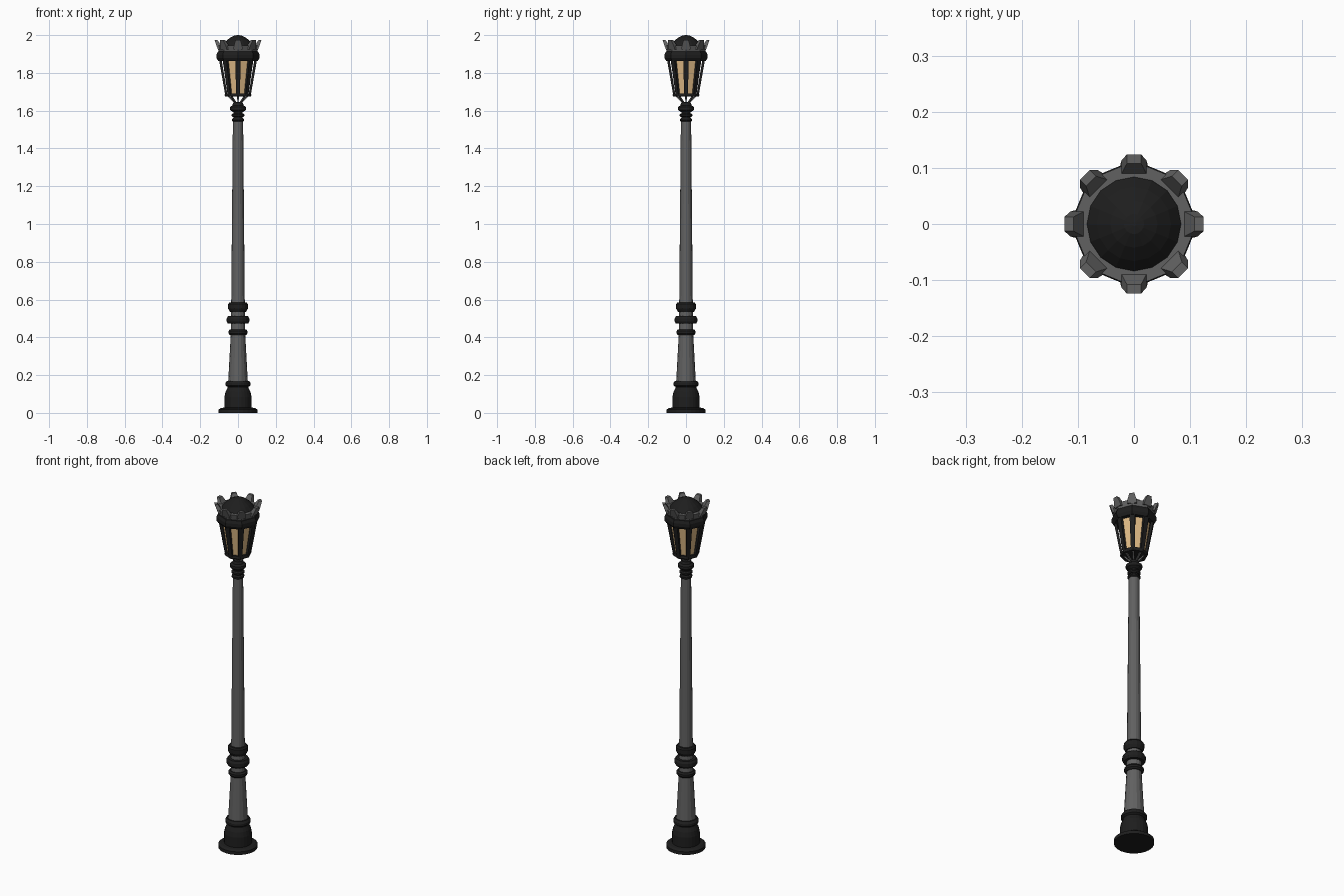
import bpy, bmesh
from math import cos, sin, tau

if "Cube" in bpy.data.objects:
    bpy.data.objects.remove(bpy.data.objects["Cube"])


def material(name, r, g, b):
    m = bpy.data.materials.new(name)
    m.diffuse_color = (r, g, b, 1)
    m.use_nodes = True
    m.node_tree.nodes["Principled BSDF"].inputs["Base Color"].default_value = m.diffuse_color
    return m


DARK = material("dark_iron", 0.013, 0.013, 0.013)
GREY = material("grey_iron", 0.12, 0.12, 0.12)
GLOW = material("warm_glass", 0.75, 0.5, 0.24)


def finish(name, bm, mat):
    bmesh.ops.remove_doubles(bm, verts=bm.verts, dist=1e-6)
    bmesh.ops.recalc_face_normals(bm, faces=bm.faces)
    mesh = bpy.data.meshes.new(name)
    bm.to_mesh(mesh)
    bm.free()
    mesh.materials.append(mat)
    obj = bpy.data.objects.new(name, mesh)
    bpy.context.collection.objects.link(obj)
    return obj


def lathe(name, profile, mat, sides=16):
    """Turn (radius, z) points around the z axis and cap both ends."""
    bm = bmesh.new()
    rings = [[bm.verts.new((r * cos(tau * i / sides), r * sin(tau * i / sides), z))
              for i in range(sides)] for r, z in profile]
    for a, b in zip(rings, rings[1:]):
        for i in range(sides):
            j = (i + 1) % sides
            bm.faces.new((a[i], a[j], b[j], b[i]))
    bm.faces.new(rings[0][::-1])
    bm.faces.new(rings[-1])
    return finish(name, bm, mat)


def radial_bars(name, sections, mat, count=8):
    """Bars set around the axis; each section is (inner r, outer r, z, width)."""
    bm = bmesh.new()
    for k in range(count):
        c, s = cos(tau * k / count), sin(tau * k / count)
        rings = []
        for r0, r1, z, w in sections:
            h = w / 2
            rings.append([bm.verts.new((r * c - t * s, r * s + t * c, z))
                          for r, t in ((r0, -h), (r1, -h), (r1, h), (r0, h))])
        for a, b in zip(rings, rings[1:]):
            for i in range(4):
                j = (i + 1) % 4
                bm.faces.new((a[i], a[j], b[j], b[i]))
        bm.faces.new(rings[0][::-1])
        bm.faces.new(rings[-1])
    return finish(name, bm, mat)


def collar(name, z0, z1, r, inner):
    """Dark moulded ring with bevelled edges."""
    h = z1 - z0
    lathe(name, [(inner, z0), (r - 0.007, z0), (r, z0 + h * 0.3), (r, z0 + h * 0.7),
                 (r - 0.007, z1), (inner, z1)], DARK)


# Base and foot
lathe("base", [(0.102, 0), (0.102, 0.018), (0.09, 0.026), (0.072, 0.028), (0.072, 0.085),
               (0.066, 0.112), (0.056, 0.132), (0.056, 0.138), (0.066, 0.145),
               (0.066, 0.158), (0.058, 0.17), (0.045, 0.17)], DARK, 24)

# Column
lathe("lower_column", [(0.052, 0.165), (0.038, 0.42), (0.037, 0.57)], GREY)
lathe("upper_column", [(0.036, 0.57), (0.027, 1.56)], GREY)

# Column rings
collar("lower_ring", 0.412, 0.442, 0.05, 0.03)
collar("middle_ring", 0.472, 0.512, 0.06, 0.03)
lathe("upper_ring", [(0.03, 0.535), (0.043, 0.535), (0.052, 0.552), (0.052, 0.576),
                     (0.046, 0.584), (0.03, 0.584)], DARK)
collar("neck_ring_low", 1.542, 1.56, 0.033, 0.02)
collar("neck_ring_high", 1.566, 1.586, 0.034, 0.02)
lathe("neck_cup", [(0.023, 1.555), (0.025, 1.592), (0.04, 1.602), (0.043, 1.61),
                   (0.042, 1.62), (0.03, 1.628), (0.025, 1.642), (0.012, 1.645)], DARK)

# Lantern supports, frame and glass
radial_bars("lantern_supports", [(0.006, 0.016, 1.636, 0.007), (0.055, 0.065, 1.686, 0.009)], GREY)
lathe("lantern_floor", [(0.058, 1.674), (0.068, 1.674), (0.071, 1.682), (0.069, 1.692),
                        (0.05, 1.692)], DARK, 8)
radial_bars("lantern_posts", [(0.056, 0.068, 1.685, 0.02), (0.087, 0.101, 1.872, 0.029)], DARK)
lathe("lantern_glass", [(0.055, 1.688), (0.082, 1.872)], GLOW, 8)

# Rim, crown and roof
lathe("lantern_rim", [(0.08, 1.862), (0.104, 1.862), (0.114, 1.878), (0.114, 1.896),
                      (0.107, 1.912), (0.09, 1.916)], DARK, 8)
lathe("crown_band", [(0.09, 1.91), (0.101, 1.91), (0.112, 1.945), (0.085, 1.945)], GREY, 8)
radial_bars("crown_teeth", [(0.086, 0.107, 1.925, 0.048), (0.09, 0.114, 1.945, 0.044),
                            (0.108, 0.124, 1.974, 0.025)], GREY)
lathe("roof", [(0.088, 1.93), (0.083, 1.948), (0.066, 1.967), (0.042, 1.986),
               (0.018, 1.998), (0.004, 2.0)], DARK)
